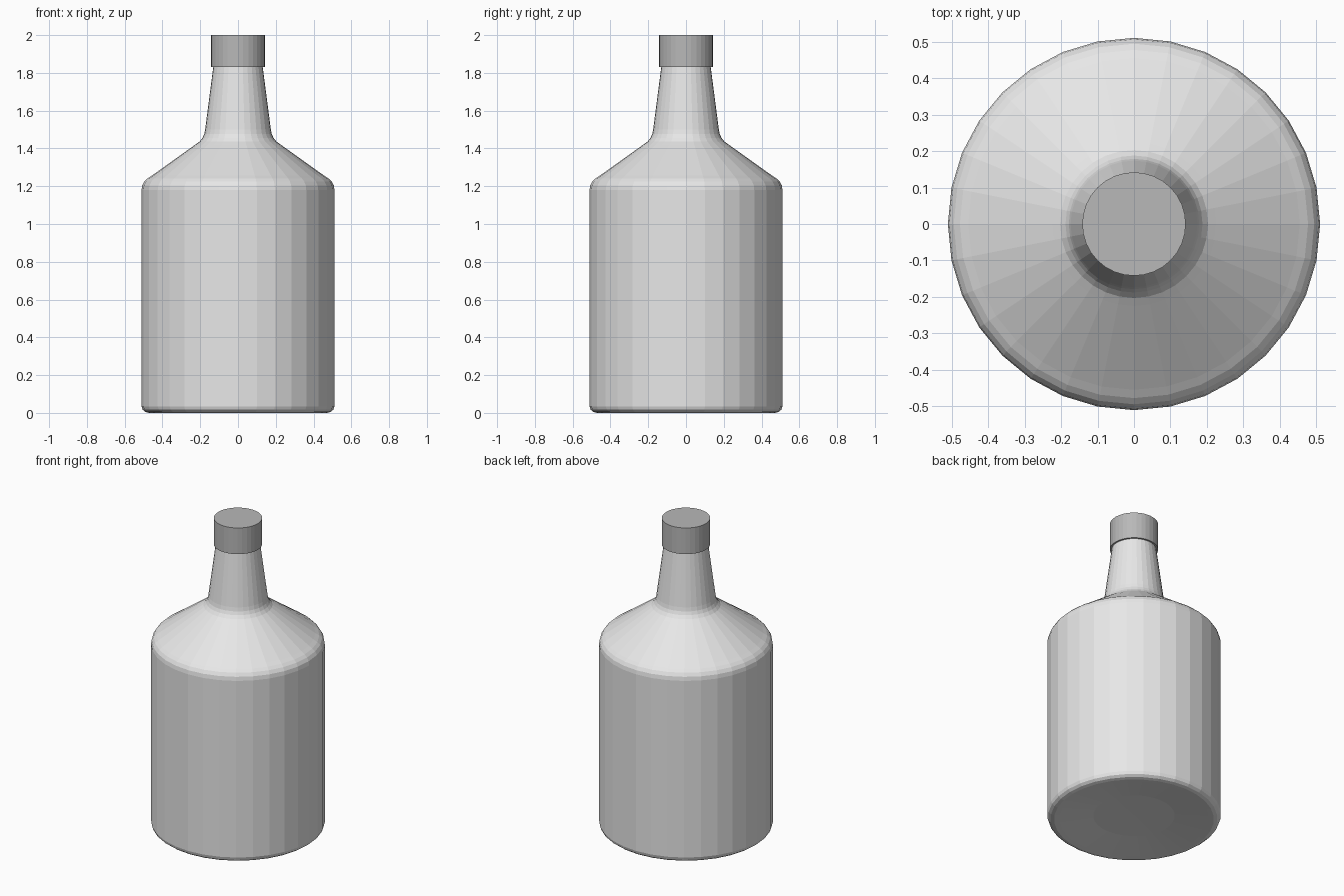
import bpy, bmesh, math

if "Cube" in bpy.data.objects:
    bpy.data.objects.remove(bpy.data.objects["Cube"])

SIDES = 32


def material(name, v):
    m = bpy.data.materials.new(name)
    m.diffuse_color = (v, v, v, 1)
    m.use_nodes = True
    m.node_tree.nodes["Principled BSDF"].inputs["Base Color"].default_value = m.diffuse_color
    return m


def lathe(name, profile, mat):
    """Revolve (radius, z) points about z; a zero radius closes the end."""
    bm = bmesh.new()
    rings = []
    for r, z in profile:
        if r == 0:
            rings.append([bm.verts.new((0, 0, z))] * SIDES)
        else:
            rings.append([bm.verts.new((r * math.cos(math.tau * i / SIDES),
                                        r * math.sin(math.tau * i / SIDES), z))
                          for i in range(SIDES)])
    for a, b in zip(rings, rings[1:]):
        for i in range(SIDES):
            j = (i + 1) % SIDES
            bm.faces.new(list(dict.fromkeys((a[i], a[j], b[j], b[i]))))
    bmesh.ops.recalc_face_normals(bm, faces=bm.faces)
    me = bpy.data.meshes.new(name)
    bm.to_mesh(me)
    bm.free()
    me.materials.append(mat)
    ob = bpy.data.objects.new(name, me)
    bpy.context.collection.objects.link(ob)
    return ob


glass = material("light grey glass", 0.8)
lid = material("mid grey cap", 0.48)

# Bottle: dished base, straight wall, rounded shoulder, tapered neck
lathe("bottle", [
    (0, 0.03), (0.24, 0.025), (0.44, 0.003), (0.47, 0), (0.49, 0.005),
    (0.505, 0.017), (0.511, 0.035),
    (0.511, 1.18), (0.507, 1.205), (0.495, 1.226), (0.478, 1.242), (0.455, 1.257),
    (0.225, 1.421), (0.203, 1.437), (0.188, 1.456), (0.179, 1.476), (0.174, 1.5),
    (0.131, 1.83), (0.131, 1.84), (0, 1.84)], glass)

# Screw cap
lathe("cap", [(0, 1.83), (0.142, 1.83), (0.142, 2.0), (0, 2.0)], lid)
